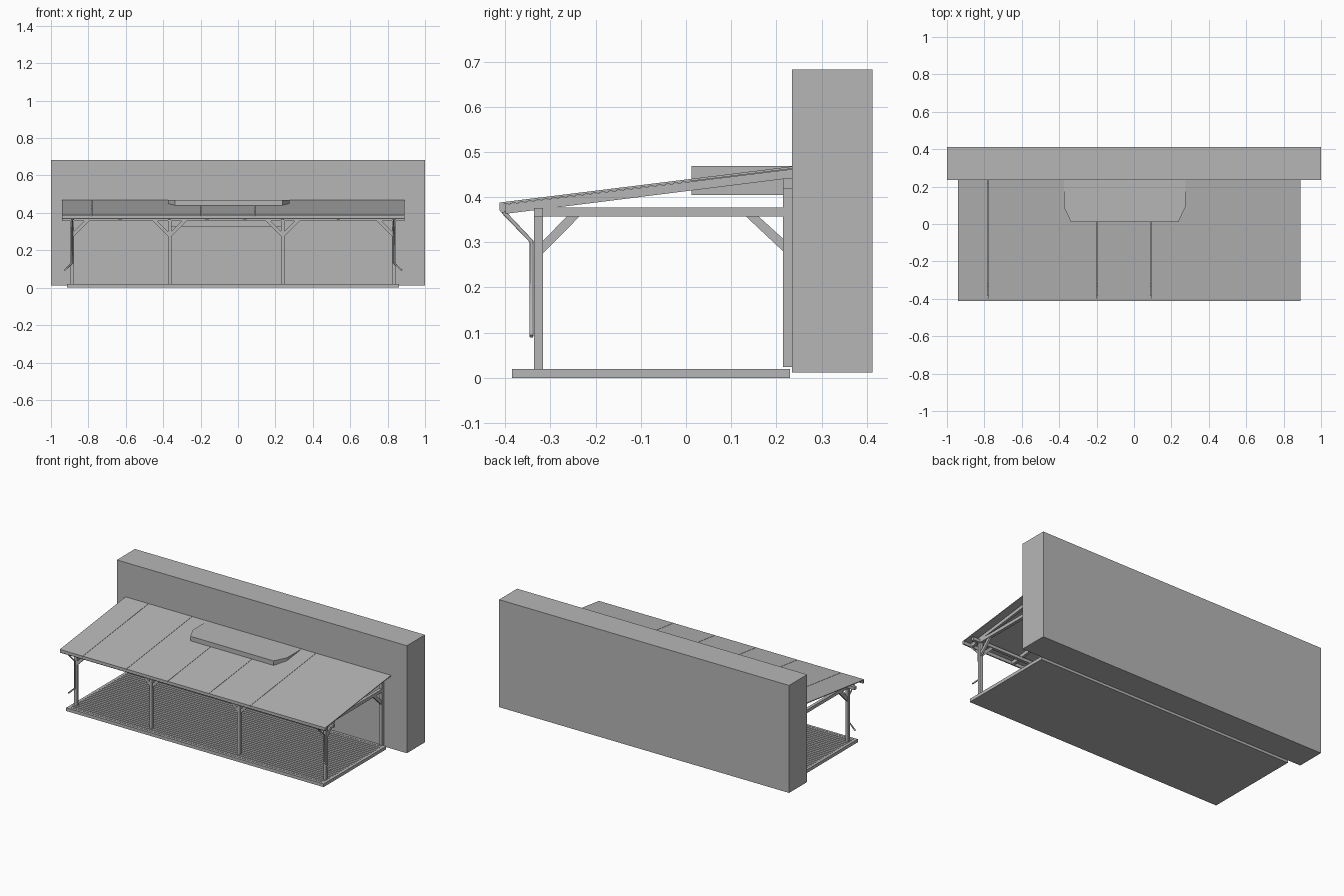
import bpy, bmesh
from mathutils import Vector

if "Cube" in bpy.data.objects:
    bpy.data.objects.remove(bpy.data.objects["Cube"], do_unlink=True)

grey = bpy.data.materials.new("plain_grey")
grey.use_nodes = True
grey.diffuse_color = (0.47, 0.47, 0.47, 1)
grey.node_tree.nodes["Principled BSDF"].inputs["Base Color"].default_value = (0.47, 0.47, 0.47, 1)


def prism(name, points, offset):
    """Extrude a flat polygon along an offset vector."""
    bm = bmesh.new()
    face = bm.faces.new([bm.verts.new(p) for p in points])
    new = bmesh.ops.extrude_face_region(bm, geom=[face])["geom"]
    moved = [v for v in new if isinstance(v, bmesh.types.BMVert)]
    bmesh.ops.translate(bm, vec=Vector(offset), verts=moved)
    bmesh.ops.recalc_face_normals(bm, faces=bm.faces)
    mesh = bpy.data.meshes.new(name)
    bm.to_mesh(mesh)
    bm.free()
    mesh.materials.append(grey)
    obj = bpy.data.objects.new(name, mesh)
    bpy.context.collection.objects.link(obj)
    return obj


def box(name, x0, x1, y0, y1, z0, z1):
    return prism(name, [(x0, y0, z0), (x1, y0, z0), (x1, y1, z0), (x0, y1, z0)], (0, 0, z1 - z0))


def side_profile(name, x0, x1, yz):
    return prism(name, [(x0, y, z) for y, z in yz], (x1 - x0, 0, 0))


def front_profile(name, y0, y1, xz):
    return prism(name, [(x, y0, z) for x, z in xz], (0, y1 - y0, 0))


def pipe(name, points, radius):
    curve = bpy.data.curves.new(name, "CURVE")
    curve.dimensions = "3D"
    curve.bevel_depth = radius
    curve.bevel_resolution = 2
    curve.use_fill_caps = True
    spline = curve.splines.new("POLY")
    spline.points.add(len(points) - 1)
    for target, p in zip(spline.points, points):
        target.co = (*p, 1)
    curve.materials.append(grey)
    obj = bpy.data.objects.new(name, curve)
    bpy.context.collection.objects.link(obj)


# House wall
box("house_wall", -1, 1, 0.235, 0.413, 0.012, 0.682)

# Deck: base slab, border and boards
LEFT, RIGHT, FRONT, BACK = -0.915, 0.86, -0.385, 0.23
box("deck_base", LEFT, RIGHT, FRONT, BACK, 0, 0.014)
rim = 0.016
box("deck_front_border", LEFT, RIGHT, FRONT, FRONT + rim, 0.014, 0.02)
box("deck_back_border", LEFT, RIGHT, BACK - rim, BACK, 0.014, 0.02)
for name, x in (("right", LEFT), ("left", RIGHT - rim)):
    box("deck_" + name + "_border", x, x + rim, FRONT + rim, BACK - rim, 0.014, 0.02)
count = 28
step = (BACK - FRONT - 2 * rim) / count
for i in range(count):
    y = FRONT + rim + i * step
    box("deck_board", LEFT + rim, RIGHT - rim, y + 0.003, y + step - 0.003, 0.014, 0.02)

# Sloping roof panels with narrow joints
def roof_z(y):
    return 0.388 + (y + 0.413) * 0.1235

ROOF_R, ROOF_L, EAVE, RIDGE = -0.94, 0.89, -0.413, 0.235
seams = [ROOF_R, -0.78, -0.48, -0.195, 0.09, 0.375, ROOF_L]
for a, b in zip(seams, seams[1:]):
    side_profile("roof_panel", a, b - (0.002 if b < ROOF_L else 0),
                 [(EAVE, roof_z(EAVE)), (RIDGE, roof_z(RIDGE)),
                  (RIDGE, roof_z(RIDGE) - 0.005), (EAVE, roof_z(EAVE) - 0.005)])

# Raised box on the roof with clipped front corners
outline = [(-0.375, 0.235), (-0.375, 0.09), (-0.337, 0.012),
           (0.237, 0.012), (0.275, 0.09), (0.275, 0.235)]
prism("roof_box", [(x, y, 0.405) for x, y in outline], (0, 0, 0.0635))

# Posts, beams and braces
posts = [-0.886, -0.366, 0.239, 0.833]
w = 0.0095
for i, x in enumerate(posts):
    box("front_post", x - w, x + w, -0.336, -0.317, 0.02, 0.375)
    box("rear_post", x - w, x + w, 0.215, 0.235, 0.024, 0.42)
    box("tie_beam", x - w, x + w, -0.336, 0.215, 0.357, 0.377)
    side_profile("front_side_brace", x - 0.006, x + 0.006,
                 [(-0.317, 0.275), (-0.236, 0.357), (-0.264, 0.357), (-0.317, 0.303)])
    side_profile("rear_side_brace", x - 0.006, x + 0.006,
                 [(0.215, 0.28), (0.133, 0.357), (0.161, 0.357), (0.215, 0.308)])
    for side in (-1, 1):
        if (i, side) in ((0, -1), (len(posts) - 1, 1)):
            continue
        e = x + side * w
        front_profile("front_brace", -0.332, -0.321,
                      [(e, 0.275), (e + side * 0.082, 0.357),
                       (e + side * 0.056, 0.357), (e, 0.301)])
box("front_beam", ROOF_R, ROOF_L, -0.336, -0.317, 0.357, 0.376)
box("rear_beam", posts[0], posts[-1], 0.215, 0.235, 0.42, 0.44)
box("rear_lintel", posts[1], posts[2], 0.217, 0.235, 0.328, 0.357)

# Rafters under the roof
for x in posts + [-0.63, -0.165, 0.037, 0.536]:
    side_profile("rafter", x - 0.008, x + 0.008,
                 [(-0.4, 0.363), (0.215, 0.44), (0.235, 0.44), (0.235, 0.462), (-0.4, 0.384)])

# Gutter channel along the eave
side_profile("gutter", ROOF_R, ROOF_L,
             [(-0.413, 0.384), (-0.413, 0.372), (-0.409, 0.366), (-0.402, 0.366),
              (-0.399, 0.372), (-0.399, 0.384)])

# Downpipes with kicked-out feet
for x, out in ((-0.886, -1), (0.833, 1)):
    pipe("downpipe", [(x, -0.405, 0.368), (x, -0.342, 0.302), (x, -0.342, 0.133),
                      (x + out * 0.043, -0.342, 0.092)], 0.0045)
